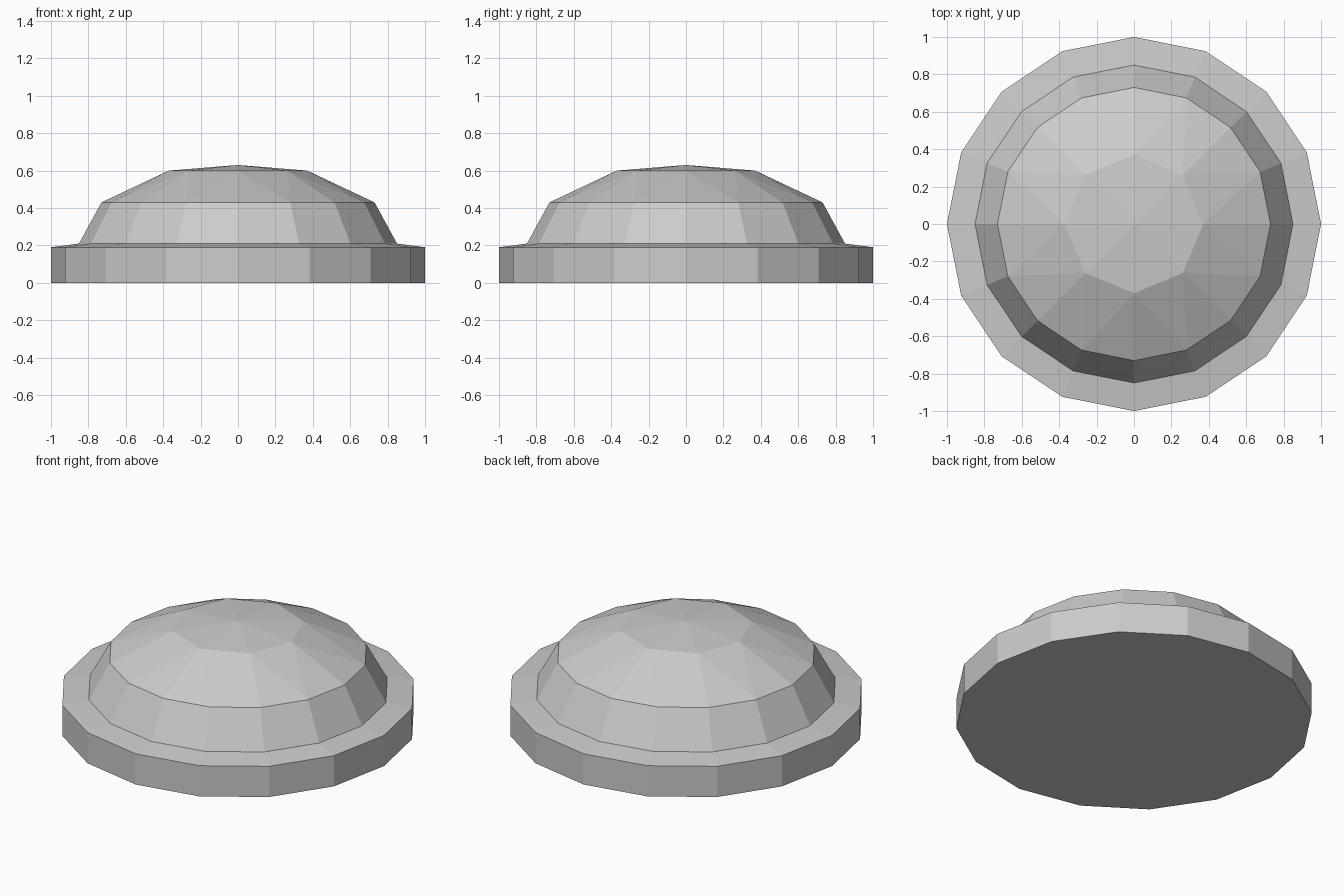
import bpy
import bmesh
from math import sin, cos, tau

cube = bpy.data.objects.get("Cube")
if cube:
    bpy.data.objects.remove(cube, do_unlink=True)

# Single flat grey
GREY = (0.6, 0.6, 0.6, 1.0)
grey = bpy.data.materials.new("light grey")
grey.use_nodes = True
grey.diffuse_color = GREY
grey.node_tree.nodes["Principled BSDF"].inputs["Base Color"].default_value = GREY

SIDES = 16
bm = bmesh.new()


def ring(radius, z, sides):
    return [bm.verts.new((radius * cos(tau * i / sides), radius * sin(tau * i / sides), z))
            for i in range(sides)]


def bridge(lower, upper):
    n = len(lower)
    for i in range(n):
        j = (i + 1) % n
        bm.faces.new((lower[i], lower[j], upper[j], upper[i]))


# Base disc, sloping rim and lower dome wall
profile = [(1.0, 0.0), (1.0, 0.19), (0.85, 0.21), (0.73, 0.43)]
rings = [ring(r, z, SIDES) for r, z in profile]
bm.faces.new(rings[0][::-1])
for lower, upper in zip(rings, rings[1:]):
    bridge(lower, upper)

# Upper dome narrows to half the number of sides, then to a shallow peak
shoulder = rings[-1]
crown = ring(0.37, 0.6, SIDES // 2)
peak = bm.verts.new((0, 0, 0.63))
for k, a in enumerate(crown):
    b = crown[(k + 1) % len(crown)]
    left, middle, right = (shoulder[(2 * k + s) % SIDES] for s in range(3))
    for corners in ((left, middle, a), (a, middle, b), (middle, right, b), (a, b, peak)):
        bm.faces.new(corners)

bmesh.ops.recalc_face_normals(bm, faces=bm.faces)
mesh = bpy.data.meshes.new("dome_on_disc")
bm.to_mesh(mesh)
bm.free()
mesh.materials.append(grey)
dome = bpy.data.objects.new("dome_on_disc", mesh)
bpy.context.collection.objects.link(dome)
